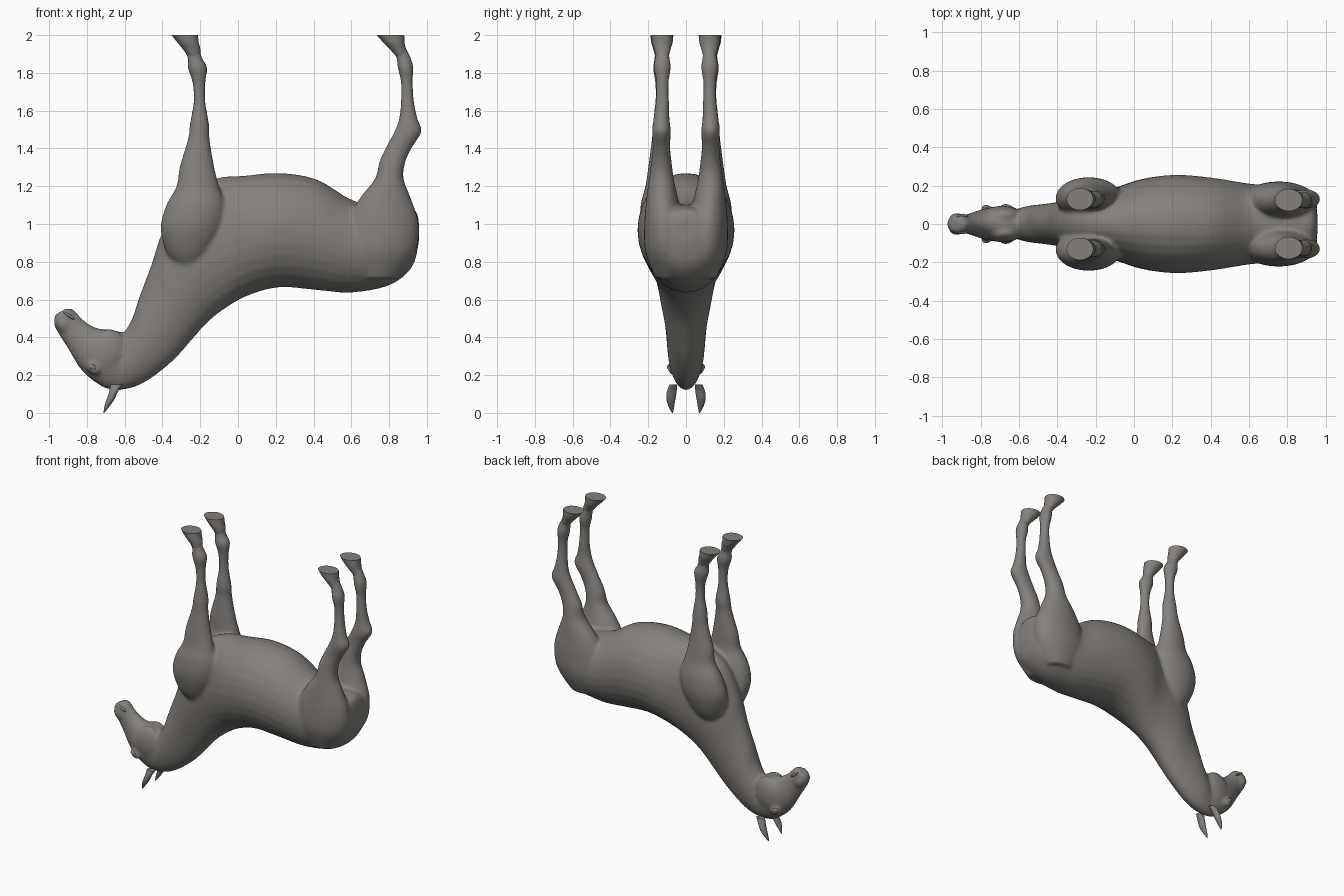
import bpy, bmesh, math
from mathutils import Vector, Matrix

default_cube = bpy.data.objects.get("Cube")
if default_cube:
    bpy.data.objects.remove(default_cube, do_unlink=True)

coat = bpy.data.materials.new("warm_grey_coat")
coat.use_nodes = True
coat_colour = (0.235, 0.22, 0.2, 1)
coat.diffuse_color = coat_colour
coat.node_tree.nodes["Principled BSDF"].inputs["Base Color"].default_value = coat_colour


def smooth_between(before, start, end, after, t):
    """Catmull-Rom blend of two neighbouring sections."""
    return [b + 0.5 * t * (c - a + t * (2*a - 5*b + 4*c - d + t * (3*(b - c) + d - a)))
            for a, b, c, d in zip(before, start, end, after)]


def loft(bm, sections, sides=28, steps=4):
    """Skin ellipses; a section is two edge points in xz, half width, side offset."""
    last = len(sections) - 1
    dense = []
    for i in range(last):
        around = [sections[min(max(i + k, 0), last)] for k in (-1, 0, 1, 2)]
        dense += [smooth_between(*around, step / steps) for step in range(steps)]
    dense.append(sections[last])
    rings = []
    for x1, z1, x2, z2, width, y in dense:
        start, end = Vector((x1, y, z1)), Vector((x2, y, z2))
        centre, half = (start + end) / 2, (end - start) / 2
        ring = []
        for k in range(sides):
            angle = math.tau * k / sides
            point = centre + half * math.cos(angle)
            point.y += width * math.sin(angle)
            ring.append(bm.verts.new(point))
        rings.append(ring)
    for ring, following in zip(rings, rings[1:]):
        for k in range(sides):
            n = (k + 1) % sides
            bm.faces.new((ring[k], ring[n], following[n], following[k]))
    bm.faces.new(rings[0])
    bm.faces.new(rings[-1])


def ellipsoid(bm, centre, radii, tilt=0):
    place = (Matrix.Translation(centre) @ Matrix.Rotation(tilt, 4, "Y")
             @ Matrix.Diagonal((*radii, 1)))
    bmesh.ops.create_uvsphere(bm, u_segments=24, v_segments=16, radius=1, matrix=place)


def finish(name, bm):
    bmesh.ops.recalc_face_normals(bm, faces=bm.faces)
    mesh = bpy.data.meshes.new(name)
    bm.to_mesh(mesh)
    bm.free()
    mesh.materials.append(coat)
    obj = bpy.data.objects.new(name, mesh)
    bpy.context.collection.objects.link(obj)
    bpy.ops.object.select_all(action="DESELECT")
    obj.select_set(True)
    bpy.context.view_layer.objects.active = obj
    bpy.ops.object.shade_smooth_by_angle(angle=math.radians(45))
    return obj


def level(rows, side):
    """Turn rows of height, x range, half width and offset into sections."""
    return [(x1, z, x2, z, width, y * side) for z, x1, x2, width, y in rows]


# Trunk and neck, from rump to poll
trunk = [
    (.957, .9, .957, 1.02, .06), (.92, .77, .93, 1.08, .15),
    (.8, .675, .82, 1.1, .195), (.6, .637, .62, 1.12, .21),
    (.42, .65, .42, 1.235, .24), (.22, .665, .22, 1.27, .257),
    (.05, .62, .03, 1.255, .235), (-.08, .545, -.12, 1.24, .19),
    (-.17, .47, -.3, 1.14, .165), (-.25, .38, -.4, .96, .14),
    (-.34, .28, -.46, .78, .115), (-.45, .19, -.52, .62, .103),
    (-.54, .14, -.56, .5, .095), (-.62, .12, -.6, .43, .08),
]
# Head, from poll to lips
head = [
    (-.62, .12, -.58, .38, .07), (-.7, .13, -.6, .42, .08),
    (-.78, .18, -.67, .44, .088), (-.84, .24, -.75, .45, .075),
    (-.9, .34, -.81, .485, .054), (-.945, .41, -.85, .525, .046),
    (-.975, .47, -.875, .55, .05), (-.968, .52, -.91, .552, .035),
]
# Limbs, from body to fetlock
fore_limb = [
    (.76, -.32, -.2, .06, .08), (.85, -.38, -.14, .09, .11), (.98, -.41, -.08, .105, .135),
    (1.1, -.38, -.07, .095, .145), (1.2, -.325, -.1, .07, .145),
    (1.3, -.31, -.125, .06, .14), (1.45, -.265, -.15, .046, .135),
    (1.53, -.255, -.153, .046, .13), (1.65, -.235, -.173, .033, .13),
    (1.75, -.242, -.172, .034, .13), (1.83, -.267, -.163, .046, .13),
    (1.88, -.267, -.19, .036, .13), (1.95, -.3, -.21, .036, .13),
]
hind_limb = [
    (.71, .64, .84, .07, .09), (.85, .55, .94, .112, .103), (1, .57, .957, .108, .113),
    (1.13, .64, .918, .085, .125), (1.24, .725, .877, .066, .13),
    (1.33, .748, .887, .054, .13), (1.41, .785, .925, .046, .13),
    (1.49, .828, .973, .05, .13), (1.56, .853, .95, .042, .13),
    (1.65, .862, .932, .036, .125), (1.75, .862, .925, .034, .125),
    (1.83, .845, .928, .046, .125), (1.88, .838, .915, .038, .125),
    (1.95, .8, .88, .036, .125),
]

# Body skin: every soft part fused into one surface
bm = bmesh.new()
loft(bm, [(*row, 0) for row in trunk])
loft(bm, [(*row, 0) for row in head])
for side in (-1, 1):
    loft(bm, level(fore_limb, side))
    loft(bm, level(hind_limb, side))
    # Cheek, brow and nostril swellings
    ellipsoid(bm, (-.69, .045 * side, .325), (.1, .05, .12), .3)
    ellipsoid(bm, (-.765, .07 * side, .235), (.04, .028, .03), .6)
    ellipsoid(bm, (-.925, .034 * side, .47), (.035, .023, .045), -.5)
body = finish("body", bm)
fuse = body.modifiers.new("Fuse", "REMESH")
fuse.mode = "VOXEL"
fuse.voxel_size = 0.011
fuse.use_smooth_shade = True
soften = body.modifiers.new("Soften", "SMOOTH")
soften.factor = 0.5
soften.iterations = 7

# Hooves: flared cups with flat soles
hoof_rows = {
    "fore": [(1.89, -.265, -.2, .034, .13), (1.93, -.295, -.2, .045, .13),
             (1.96, -.32, -.208, .054, .13), (2, -.352, -.212, .058, .13)],
    "hind": [(1.89, .835, .9, .034, .125), (1.93, .8, .888, .045, .125),
             (1.96, .77, .882, .054, .125), (2, .735, .88, .058, .125)],
}
# Ears: leaf shapes narrowing to a point
ear_rows = [
    (-.675, .15, -.61, .15, .02, .068), (-.685, .1, -.635, .115, .026, .076),
    (-.7, .06, -.652, .075, .023, .08), (-.709, .025, -.68, .035, .014, .077),
    (-.712, 0, -.706, .002, .003, .072),
]
for side, label in ((-1, "right"), (1, "left")):
    for place, rows in hoof_rows.items():
        bm = bmesh.new()
        loft(bm, level(rows, side))
        finish(f"{label}_{place}_hoof", bm)
    bm = bmesh.new()
    loft(bm, [(*row[:5], row[5] * side) for row in ear_rows], sides=16)
    finish(f"{label}_ear", bm)
    # Eye and slit of the lips
    bm = bmesh.new()
    ellipsoid(bm, (-.772, .086 * side, .243), (.022, .014, .015), .5)
    finish(f"{label}_eye", bm)
    bm = bmesh.new()
    ellipsoid(bm, (-.895, .04 * side, .515), (.035, .012, .008), .6)
    finish(f"{label}_lip", bm)
